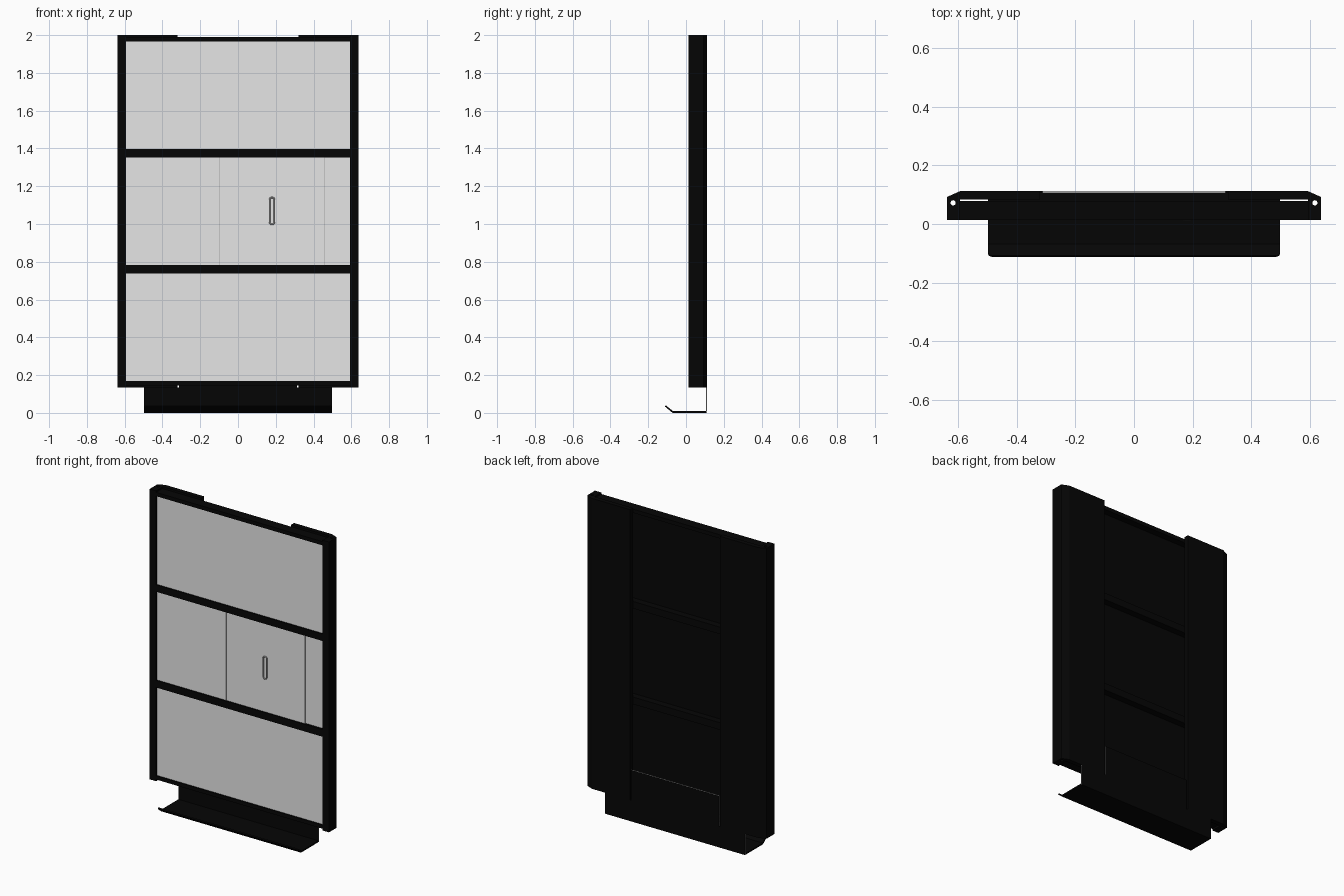
import bpy, bmesh, math
from mathutils import Vector

cube = bpy.data.objects.get("Cube")
if cube:
    bpy.data.objects.remove(cube, do_unlink=True)


def material(name, value):
    m = bpy.data.materials.new(name)
    m.use_nodes = True
    colour = (value, value, value, 1)
    m.diffuse_color = colour
    m.node_tree.nodes["Principled BSDF"].inputs["Base Color"].default_value = colour
    return m


BLACK = material("black metal", 0.0016)
LIGHT = material("light grey panel", 0.79)
GREY = material("handle grey", 0.4)


def prism(name, pts, axis, lo, hi, mats):
    """Extrude a closed outline along one axis; pts hold the other two axes in order."""
    def place(p, d):
        c = list(p)
        c.insert("xyz".index(axis), d)
        return Vector(c)
    bm = bmesh.new()
    face = bm.faces.new([bm.verts.new(place(p, lo)) for p in pts])
    ext = bmesh.ops.extrude_face_region(bm, geom=[face])
    verts = [v for v in ext["geom"] if isinstance(v, bmesh.types.BMVert)]
    bmesh.ops.translate(bm, verts=verts, vec=place((0, 0), hi - lo))
    bmesh.ops.recalc_face_normals(bm, faces=bm.faces)
    me = bpy.data.meshes.new(name)
    bm.to_mesh(me)
    bm.free()
    for m in mats:
        me.materials.append(m)
    ob = bpy.data.objects.new(name, me)
    bpy.context.collection.objects.link(ob)
    return ob


def box(name, x, y, z, mat):
    outline = [(x[0], y[0]), (x[1], y[0]), (x[1], y[1]), (x[0], y[1])]
    return prism(name, outline, "z", z[0], z[1], [mat])


FRONT, BACK = 0.0137, 0.112
INNER, OUTER = 0.592, 0.637
FRAME_Z = (0.135, 2.0)

# Side posts with wrap-around rear covers and a bored vertical channel
post_profile = [(INNER, FRONT), (OUTER, FRONT), (OUTER, 0.092), (INNER, BACK),
                (0.32, BACK), (0.32, 0.083), (INNER, 0.083)]
for side, sign in (("left", 1), ("right", -1)):
    post = prism(side + "_post", [(sign * x, y) for x, y in post_profile],
                 "z", *FRAME_Z, [BLACK])
    circle = [(sign * 0.616 + 0.009 * math.cos(a * math.tau / 16),
               0.072 + 0.009 * math.sin(a * math.tau / 16)) for a in range(16)]
    cutter = prism(side + "_bore_cutter", circle, "z", 0, 2.1, [BLACK])
    cutter.hide_render = True
    cutter.hide_set(True)
    cutter.display_type = 'WIRE'
    cut = post.modifiers.new("bore", 'BOOLEAN')
    cut.operation = 'DIFFERENCE'
    cut.solver = 'EXACT'
    cut.object = cutter

# Cross rails
rails = {"bottom": (0.146, 0.17), "lower": (0.737, 0.783),
         "upper": (1.352, 1.397), "top": (1.966, 1.99)}
for name, z in rails.items():
    box(name + "_rail", (-INNER, INNER), (FRONT, 0.078), z, BLACK)

# Thin panels with dark rear skins; the middle bay has a door and a set-back end strip
PANEL_Y, STRIP_Y, SKIN_Y = 0.0215, 0.028, 0.031
DOOR = (-0.1, 0.46)
bays = {"lower": (0.17, 0.737), "middle": (0.783, 1.352), "upper": (1.397, 1.966)}
for name, z in bays.items():
    box(name + "_skin", (-INNER, INNER), (SKIN_Y, 0.035), z, BLACK)
    right = DOOR[1] if name == "middle" else INNER
    box(name + "_panel", (-INNER, right), (PANEL_Y, SKIN_Y), z, LIGHT)
box("end_strip", (DOOR[1], INNER), (STRIP_Y, SKIN_Y), bays["middle"], LIGHT)
for side, x, depth in (("right", DOOR[0], 0.022), ("left", DOOR[1], STRIP_Y)):
    box(side + "_door_seam", (x - 0.0015, x + 0.0015), (0.021, depth),
        bays["middle"], GREY)

# Slim rounded pull handle rim
curve = bpy.data.curves.new("handle_rim", 'CURVE')
curve.dimensions = '3D'
curve.bevel_depth = 0.004
curve.bevel_resolution = 2
spline = curve.splines.new('POLY')
N, R = 10, 0.0125
path = []
for centre, start in ((1.128, 0), (1.01, math.pi)):
    for i in range(N + 1):
        a = start + math.pi * i / N
        path.append((0.18 + R * math.cos(a), 0.0165, centre + R * math.sin(a), 1))
spline.points.add(len(path) - 1)
for point, co in zip(spline.points, path):
    point.co = co
spline.use_cyclic_u = True
curve.materials.append(GREY)
handle = bpy.data.objects.new("handle_rim", curve)
bpy.context.collection.objects.link(handle)

# Stepped rear bracket plate with light cut edges
HALF = 0.4975
right_half = [(HALF, 0), (HALF, 0.135), (0.312, 0.135), (0.312, 0.33)]
outline = right_half + [(-x, z) for x, z in reversed(right_half)]
plate = prism("bracket_plate", outline, "y", 0.1055, BACK, [BLACK, LIGHT])
for f in plate.data.polygons:
    on_shoulder = f.normal.z > 0.5 and f.center.z < 0.2
    if abs(f.normal.y) < 0.5 and f.normal.z > -0.5 and not on_shoulder:
        f.material_index = 1

# Foot with an upturned lip, rounded at the outer corners
foot_profile = [(0.1055, 0), (-0.071, 0), (-0.112, 0.034), (-0.108, 0.041),
                (-0.068, 0.009), (0.1055, 0.009)]
foot = prism("bracket_foot", foot_profile, "x", -HALF, HALF, [BLACK])
bm = bmesh.new()
bm.from_mesh(foot.data)
corners = [e for e in bm.edges if all(v.co.y < -0.1 for v in e.verts)
           and e.calc_length() < 0.02]
bmesh.ops.bevel(bm, geom=corners, offset=0.015, segments=4, profile=0.5,
                affect='EDGES')
bm.to_mesh(foot.data)
bm.free()
